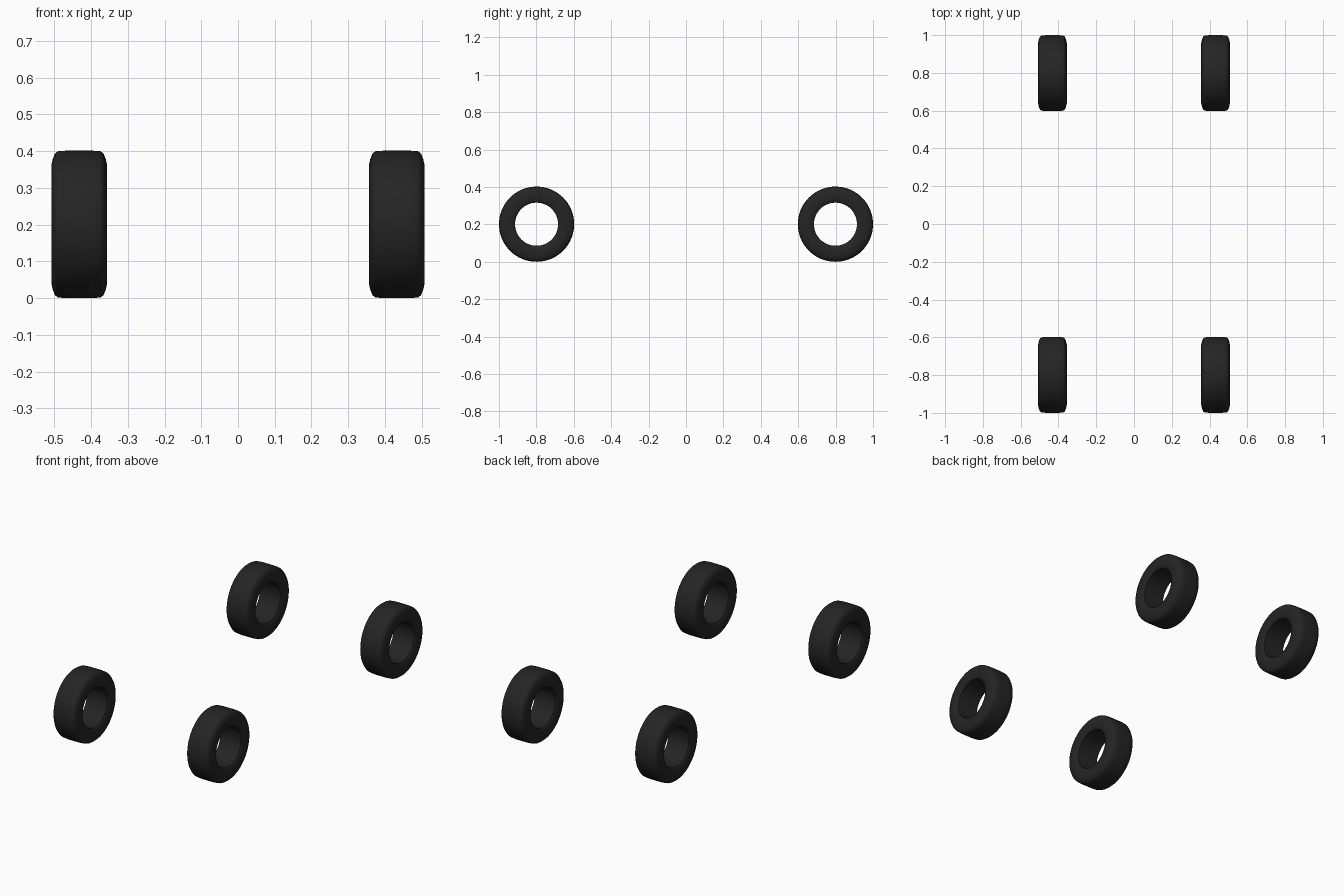
import bpy, bmesh, math
from mathutils import Matrix, Vector

cube = bpy.data.objects.get("Cube")
if cube:
    bpy.data.objects.remove(cube, do_unlink=True)

rubber = bpy.data.materials.new("black_rubber")
rubber.use_nodes = True
color = (0.018, 0.018, 0.018, 1)
rubber.diffuse_color = color
bsdf = rubber.node_tree.nodes["Principled BSDF"]
bsdf.inputs["Base Color"].default_value = color
bsdf.inputs["Roughness"].default_value = 0.8

RADIUS = 0.201
SEGMENTS = 64
# Half cross-section: (sideways offset, radius), from tread to bore
HALF = [(0.03, RADIUS), (0.058, 0.199), (0.066, 0.193), (0.072, 0.178),
        (0.076, 0.16), (0.075, 0.14), (0.071, 0.122), (0.066, 0.115)]


def tire_mesh():
    """Spin the closed cross-section around the axle (x)."""
    profile = HALF + [(-x, r) for x, r in reversed(HALF)]
    bm = bmesh.new()
    rings = []
    for i in range(SEGMENTS):
        turn = Matrix.Rotation(math.tau * i / SEGMENTS, 3, 'X')
        rings.append([bm.verts.new(turn @ Vector((x, 0, r))) for x, r in profile])
    n = len(profile)
    for i, a in enumerate(rings):
        b = rings[(i + 1) % SEGMENTS]
        for j in range(n):
            k = (j + 1) % n
            bm.faces.new((a[j], a[k], b[k], b[j]))
    bmesh.ops.recalc_face_normals(bm, faces=bm.faces)
    mesh = bpy.data.meshes.new("tire")
    bm.to_mesh(mesh)
    bm.free()
    mesh.materials.append(rubber)
    return mesh


# Four matching tires
mesh = tire_mesh()
bpy.ops.object.select_all(action='DESELECT')
for end, y in (("front", -1), ("rear", 1)):
    for side, x in (("left", 1), ("right", -1)):
        tire = bpy.data.objects.new(f"{end}_{side}_tire", mesh)
        tire.location = (x * 0.432, y * (1 - RADIUS), RADIUS)
        bpy.context.collection.objects.link(tire)

# Smooth rubber with crisp bead edges
bpy.context.view_layer.objects.active = tire
tire.select_set(True)
bpy.ops.object.shade_smooth_by_angle(angle=math.radians(40))
